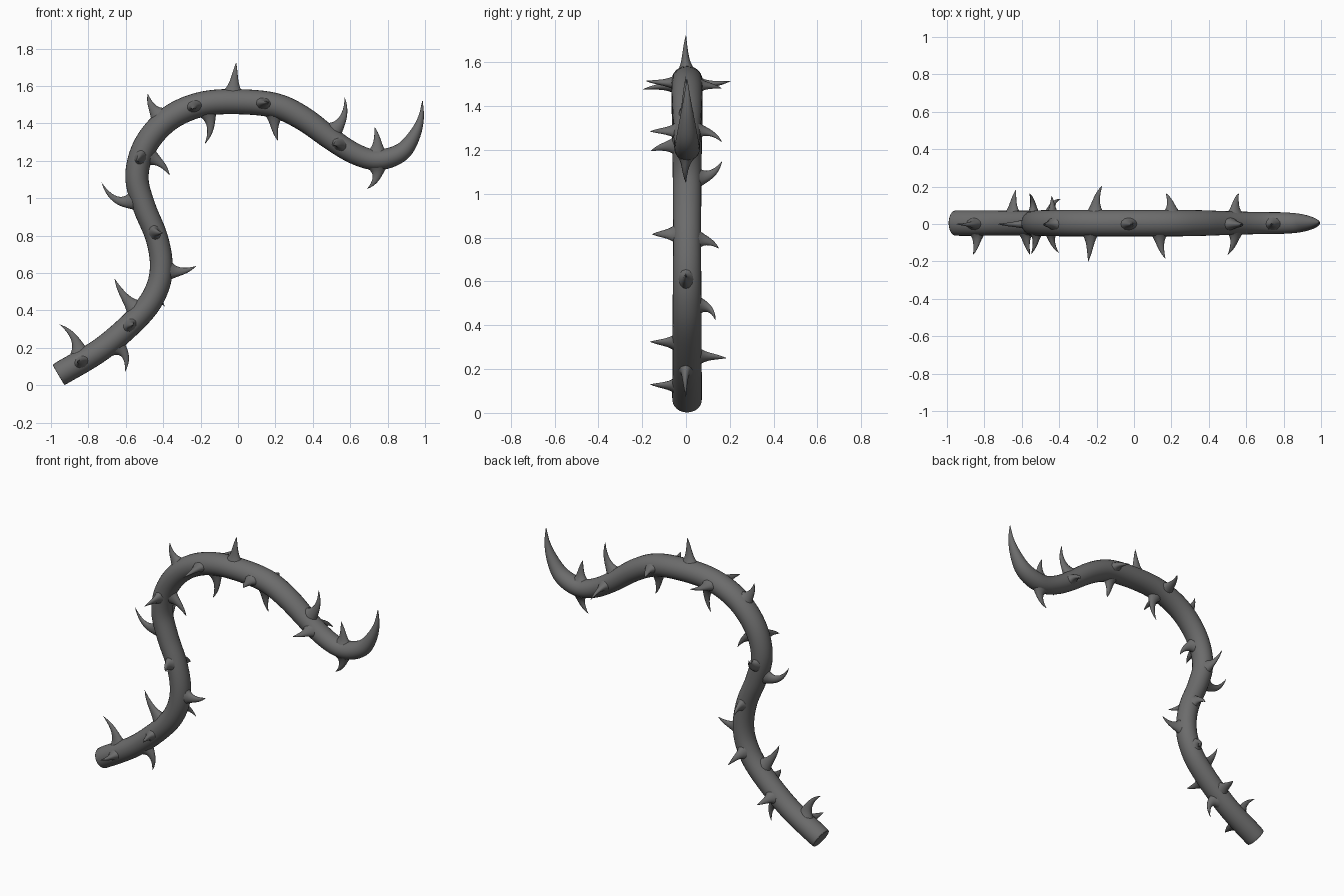
import bpy, bmesh, math
from mathutils import Vector

cube = bpy.data.objects.get("Cube")
if cube:
    bpy.data.objects.remove(cube, do_unlink=True)

grey = bpy.data.materials.new("thorn_grey")
grey.use_nodes = True
grey.diffuse_color = (0.15, 0.15, 0.15, 1)
grey.node_tree.nodes["Principled BSDF"].inputs["Base Color"].default_value = grey.diffuse_color


def spline(points, steps):
    """Smooth curve through points (Catmull-Rom)."""
    padded = [2 * points[0] - points[1]] + points + [2 * points[-1] - points[-2]]
    result = []
    for a, b, c, d in zip(padded, padded[1:], padded[2:], padded[3:]):
        for i in range(steps):
            t = i / steps
            result.append(0.5 * (2 * b + (c - a) * t + (2 * a - 5 * b + 4 * c - d) * t * t
                                 + (3 * b - a - 3 * c + d) * t ** 3))
    return result + [points[-1]]


def tangent(path, i):
    return (path[min(i + 1, len(path) - 1)] - path[max(i - 1, 0)]).normalized()


def sweep(name, path, radii, wide_axis, stretch, sides):
    """Tube along path: elliptical rings, capped start, pointed end."""
    bm = bmesh.new()
    rings = []
    for i, (centre, radius) in enumerate(zip(path[:-1], radii)):
        along = tangent(path, i)
        wide = (wide_axis - along * wide_axis.dot(along)).normalized()
        narrow = along.cross(wide)
        ring = []
        for k in range(sides):
            a = math.tau * k / sides
            ring.append(bm.verts.new(centre + radius * (wide * stretch * math.cos(a) + narrow * math.sin(a))))
        rings.append(ring)
    for low, high in zip(rings, rings[1:]):
        for k in range(sides):
            n = (k + 1) % sides
            bm.faces.new((low[k], low[n], high[n], high[k]))
    tip = bm.verts.new(path[-1])
    for k in range(sides):
        bm.faces.new((rings[-1][k], rings[-1][(k + 1) % sides], tip))
    bm.faces.new(rings[0][::-1])
    bmesh.ops.recalc_face_normals(bm, faces=bm.faces)
    mesh = bpy.data.meshes.new(name)
    bm.to_mesh(mesh)
    bm.free()
    mesh.materials.append(grey)
    obj = bpy.data.objects.new(name, mesh)
    bpy.context.collection.objects.link(obj)
    bpy.ops.object.select_all(action='DESELECT')
    obj.select_set(True)
    bpy.context.view_layer.objects.active = obj
    bpy.ops.object.shade_smooth_by_angle(angle=math.radians(50))
    return obj


# Vine: centre line as x, z, radius
vine_points = [
    (-.96, .055, .058), (-.935, .07, .064), (-.72, .2, .063), (-.52, .38, .063), (-.435, .51, .062),
    (-.41, .64, .061), (-.435, .79, .06), (-.5, .95, .061), (-.54, 1.1, .062), (-.515, 1.24, .064),
    (-.44, 1.36, .066), (-.33, 1.45, .067), (-.18, 1.505, .067), (0, 1.516, .067), (.2, 1.495, .067),
    (.35, 1.425, .065), (.5, 1.315, .06), (.61, 1.245, .057), (.71, 1.208, .055), (.8, 1.213, .054),
    (.885, 1.255, .047), (.945, 1.34, .032), (.978, 1.43, .016), (.987, 1.525, .001)]
Y = Vector((0, 1, 0))
vine_path = spline([Vector((x, .005, z)) for x, z, r in vine_points], 6)
vine_radii = [v.x for v in spline([Vector((r, 0, 0)) for x, z, r in vine_points], 6)]
sweep("vine", vine_path, vine_radii, Y, 1.06, 24)


def thorn(name, root, tip, side):
    """Curved horn; side is -1 front, 1 back, 0 within the bend plane."""
    i = min(range(len(vine_path)), key=lambda j: (vine_path[j] - root).length)
    centre = vine_path[i]
    out = Y * side if side else (root - centre).normalized()
    start = centre + out * vine_radii[i] * 0.85
    # Leave the vine squarely, then hook toward the tip
    bend = start + out * (tip - start).length * 0.55
    steps = 12
    path, radii = [], []
    for k in range(steps + 1):
        t = k / steps
        path.append(start * (1 - t) ** 2 + bend * 2 * t * (1 - t) + tip * t * t)
        radii.append(0.021 * (1 - t) ** 0.85 + 0.013 * (1 - t) ** 6)
    sweep(name, path, radii, tangent(vine_path, i), 1.45, 12)


# Thorns in the plane of the bends: root x, z and tip x, z
edge_thorns = [
    (-.85, .19, -.955, .325), (-.64, .2, -.605, .07), (-.57, .43, -.66, .57),
    (-.36, .61, -.225, .637), (-.59, .98, -.73, 1.085), (-.47, 1.22, -.365, 1.12),
    (-.43, 1.45, -.482, 1.56), (-.155, 1.44, -.178, 1.29), (-.025, 1.58, -.01, 1.725),
    (.195, 1.43, .215, 1.305), (.52, 1.37, .57, 1.54), (.745, 1.26, .73, 1.38),
    (.745, 1.16, .69, 1.05)]
for n, (x, z, tx, tz) in enumerate(edge_thorns):
    thorn(f"edge_thorn_{n + 1}", Vector((x, 0, z)), Vector((tx, 0, tz)), 0)

# Thorns on the front and back: root x, z and tip x, y, z
front_thorns = [
    (-.83, .14, -.86, -.165, .13), (-.58, .31, -.555, -.165, .325), (-.44, .81, -.4, -.155, .815),
    (-.53, 1.22, -.55, -.16, 1.195), (-.225, 1.495, -.245, -.2, 1.475), (.145, 1.505, .168, -.185, 1.515),
    (.53, 1.27, .5, -.165, 1.285)]
back_thorns = [
    (-.66, .25, -.63, .185, .25), (-.435, .49, -.39, .135, .42), (-.43, .8, -.44, .15, .75),
    (-.54, 1.08, -.56, .165, 1.15), (-.2, 1.495, -.17, .205, 1.515), (.19, 1.49, .17, .165, 1.48),
    (.53, 1.27, .56, .165, 1.235)]
for label, side, thorns in (("front", -1, front_thorns), ("back", 1, back_thorns)):
    for n, (x, z, tx, ty, tz) in enumerate(thorns):
        thorn(f"{label}_thorn_{n + 1}", Vector((x, 0, z)), Vector((tx, ty, tz)), side)
